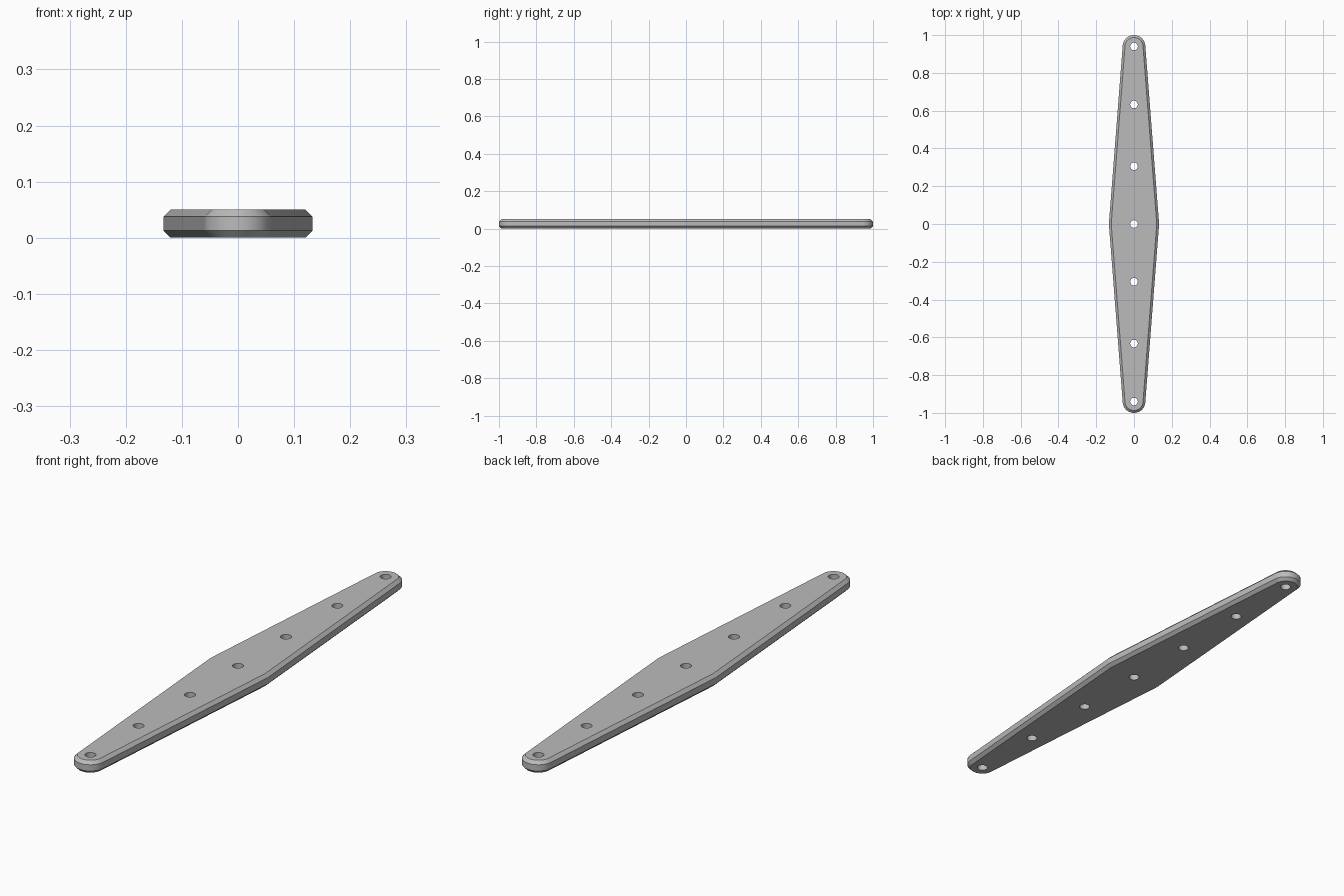
import bpy, bmesh, math

cube = bpy.data.objects.get("Cube")
if cube:
    bpy.data.objects.remove(cube, do_unlink=True)

HALF_WIDTH, END_Y, END_R = 0.133, 0.94, 0.06
HEIGHT, CHAMFER = 0.05, 0.0125
HOLE_R = 0.02
HOLES = (-END_Y, -0.633, -0.306, 0, 0.306, 0.633, END_Y)
ARC_STEPS = 32

# Angle of the side's normal, tangent to the rounded end
reach = math.hypot(HALF_WIDTH, END_Y)
slope = math.acos(END_R / reach) - math.atan2(END_Y, HALF_WIDTH)


def outline(inset):
    """Long diamond with rounded tips, offset inwards by inset."""
    apex = HALF_WIDTH - inset / math.cos(slope)
    r = END_R - inset
    half = [(apex, 0)]
    for i in range(ARC_STEPS + 1):
        a = slope + (math.pi - 2 * slope) * i / ARC_STEPS
        half.append((r * math.cos(a), END_Y + r * math.sin(a)))
    return half + [(-x, -y) for x, y in half]


def add_object(name, bm):
    bmesh.ops.recalc_face_normals(bm, faces=bm.faces)
    mesh = bpy.data.meshes.new(name)
    bm.to_mesh(mesh)
    bm.free()
    obj = bpy.data.objects.new(name, mesh)
    bpy.context.collection.objects.link(obj)
    return obj


# Flat bar with chamfered rims
bm = bmesh.new()
levels = ((0, CHAMFER), (CHAMFER, 0), (HEIGHT - CHAMFER, 0), (HEIGHT, CHAMFER))
rings = [[bm.verts.new((x, y, z)) for x, y in outline(inset)] for z, inset in levels]
for low, high in zip(rings, rings[1:]):
    for i in range(len(low)):
        j = (i + 1) % len(low)
        bm.faces.new((low[i], low[j], high[j], high[i]))
bm.faces.new(rings[0][::-1])
bm.faces.new(rings[-1])
bar = add_object("tapered_bar", bm)

# Drill the row of holes
bm = bmesh.new()
for y in HOLES:
    made = bmesh.ops.create_cone(bm, cap_ends=True, segments=64,
                                 radius1=HOLE_R, radius2=HOLE_R, depth=HEIGHT * 2)
    bmesh.ops.translate(bm, verts=made["verts"], vec=(0, y, HEIGHT / 2))
cutter = add_object("hole_cutter", bm)
cutter.hide_render = True

drill = bar.modifiers.new("holes", 'BOOLEAN')
drill.operation = 'DIFFERENCE'
drill.solver = 'EXACT'
drill.object = cutter
bpy.ops.object.select_all(action='DESELECT')
bar.select_set(True)
bpy.context.view_layer.objects.active = bar
bpy.ops.object.modifier_apply(modifier=drill.name)
bpy.data.objects.remove(cutter, do_unlink=True)

# Smooth tips and holes, crisp chamfers and side corners
bpy.ops.object.shade_smooth_by_angle(angle=math.radians(7))

# Grey material
grey = bpy.data.materials.new("grey")
grey.use_nodes = True
colour = (0.5, 0.5, 0.5, 1)
grey.diffuse_color = colour
grey.node_tree.nodes["Principled BSDF"].inputs["Base Color"].default_value = colour
bar.data.materials.clear()
bar.data.materials.append(grey)
